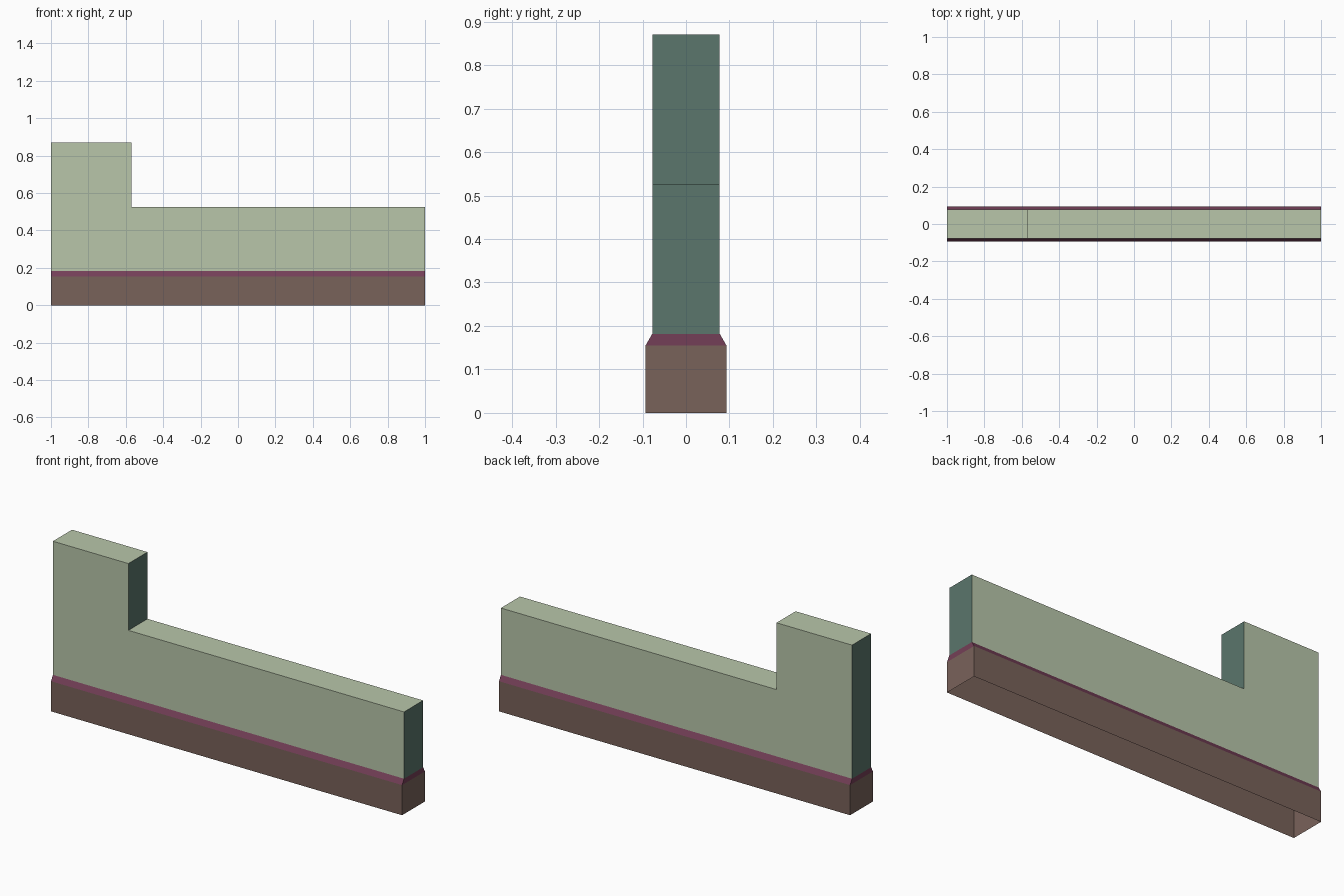
import bpy
import bmesh

if "Cube" in bpy.data.objects:
    bpy.data.objects.remove(bpy.data.objects["Cube"])


def material(name, hex_code):
    # sRGB hex to linear colour
    rgb = [int(hex_code[i:i + 2], 16) / 255 for i in (0, 2, 4)]
    lin = [c / 12.92 if c <= 0.04045 else ((c + 0.055) / 1.055) ** 2.4 for c in rgb]
    mat = bpy.data.materials.new(name)
    mat.diffuse_color = (*lin, 1.0)
    mat.use_nodes = True
    mat.node_tree.nodes["Principled BSDF"].inputs["Base Color"].default_value = mat.diffuse_color
    return mat


def make_object(name, bm, *mats):
    bm.normal_update()
    mesh = bpy.data.meshes.new(name)
    for m in mats:
        mesh.materials.append(m)
    # end-facing faces take the second material, when there is one
    if len(mats) > 1:
        for f in bm.faces:
            f.material_index = 1 if abs(f.normal.x) > 0.5 else 0
    bm.to_mesh(mesh)
    bm.free()
    obj = bpy.data.objects.new(name, mesh)
    bpy.context.collection.objects.link(obj)
    return obj


def band(name, z0, half0, z1, half1, mat):
    # four-sided skirt, open above and below
    bm = bmesh.new()
    low, high = [[bm.verts.new((x, y * h, z)) for x, y in
                  ((-1, -1), (1, -1), (1, 1), (-1, 1))]
                 for z, h in ((z0, half0), (z1, half1))]
    for i in range(4):
        j = (i + 1) % 4
        bm.faces.new((low[i], low[j], high[j], high[i]))
    return make_object(name, bm, mat)


green = material("pale green wall", "b8c6aa")
teal = material("teal wall end", "5b766c")
brown = material("brown plinth", "79625a")
plum = material("plum trim", "743f57")

BODY, BASE = 0.0775, 0.093
Z_BASE, Z_TRIM, Z_STEP, Z_TOP = 0.155, 0.182, 0.526, 0.87

# plinth, hollow below, and the sloped trim above it
band("plinth", 0.0, BASE, Z_BASE, BASE, brown)
band("sloped_trim", Z_BASE, BASE, Z_TRIM, BODY, plum)

# stepped wall with a taller block at the left, open underneath
profile = [(-1, Z_TRIM), (1, Z_TRIM), (1, Z_STEP), (-0.57, Z_STEP),
           (-0.57, Z_TOP), (-1, Z_TOP)]
bm = bmesh.new()
front = [bm.verts.new((x, -BODY, z)) for x, z in profile]
back = [bm.verts.new((x, BODY, z)) for x, z in profile]
bm.faces.new(front)
bm.faces.new(back[::-1])
for i in range(1, len(profile)):
    j = (i + 1) % len(profile)
    bm.faces.new((front[j], front[i], back[i], back[j]))
make_object("stepped_wall", bm, green, teal)
